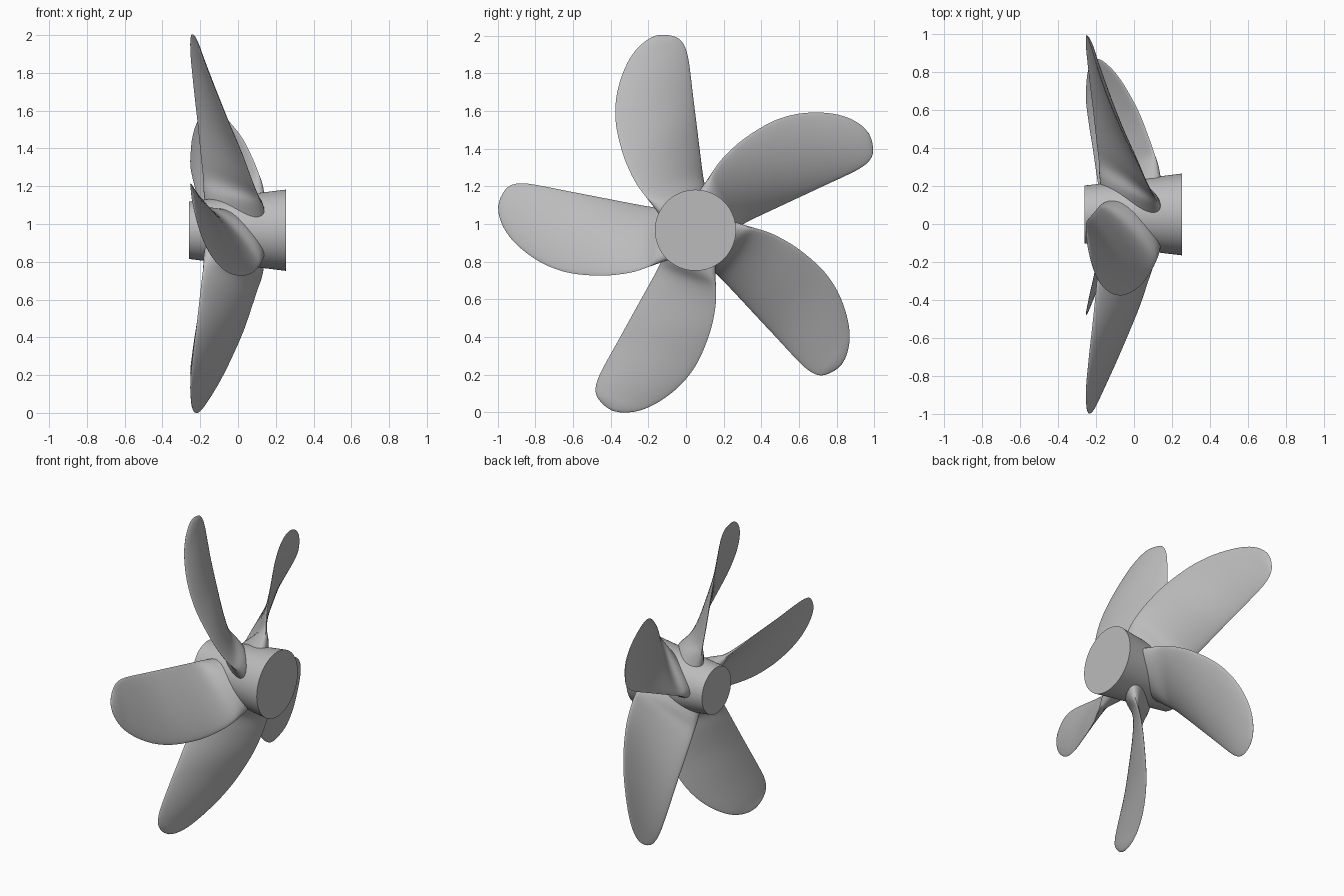
import bpy, bmesh, math
from mathutils import Vector, Matrix

if "Cube" in bpy.data.objects:
    bpy.data.objects.remove(bpy.data.objects["Cube"])

CENTRE = Vector((0, 0.05, 0.967))   # hub axis runs along x

# Blade stations: leading edge (r, t, x), trailing edge (r, t, x), half thickness, camber
STATIONS = [
    (.10, .130, .140, .10, -.090, -.165, .085, .02),
    (.20, .172, .123, .19, -.113, -.178, .060, .02),
    (.26, .199, .105, .26, -.127, -.185, .024, .02),
    (.35, .226, .074, .37, -.148, -.197, .019, .02),
    (.49, .241, .026, .55, -.183, -.215, .017, .02),
    (.65, .230, -.040, .70, -.212, -.232, .014, .018),
    (.77, .195, -.092, .80, -.232, -.242, .013, .016),
    (.87, .140, -.138, .89, -.247, -.250, .012, .013),
    (.955, .070, -.177, .955, -.246, -.252, .010, .009),
    (1.01, .000, -.203, 1.00, -.225, -.250, .008, .006),
    (1.04, -.07, -.223, 1.033, -.175, -.245, .005, .003),
    (1.047, -.125, -.236, 1.047, -.125, -.236, 0, 0),
]


def spline(rows, steps):
    """Smooth Catmull-Rom interpolation through the stations."""
    out = []
    for i in range(len(rows) - 1):
        quad = [rows[max(i - 1, 0)], rows[i], rows[i + 1], rows[min(i + 2, len(rows) - 1)]]
        for k in range(steps):
            s = k / steps
            out.append([b + .5 * s * (c - a + s * (2*a - 5*b + 4*c - d + s * (3*(b - c) + d - a)))
                        for a, b, c, d in zip(*quad)])
    return out + [list(rows[-1])]


# Dark grey metal
metal = bpy.data.materials.new("dark_metal")
metal.diffuse_color = (.5, .5, .5, 1)
metal.use_nodes = True
metal.node_tree.nodes["Principled BSDF"].inputs["Base Color"].default_value = metal.diffuse_color


def finish(name, bm):
    bmesh.ops.recalc_face_normals(bm, faces=bm.faces)
    me = bpy.data.meshes.new(name)
    bm.to_mesh(me)
    bm.free()
    me.materials.append(metal)
    ob = bpy.data.objects.new(name, me)
    bpy.context.collection.objects.link(ob)
    bpy.ops.object.select_all(action='DESELECT')
    ob.select_set(True)
    bpy.context.view_layer.objects.active = ob
    bpy.ops.object.shade_smooth_by_angle(angle=math.radians(40))
    return ob


def blade(name, angle):
    bm = bmesh.new()
    m = 16
    rings = []
    for rl, tl, xl, ru, tu, xu, h, c in spline(STATIONS, 4):
        lead, trail = Vector((xl, tl, rl)), Vector((xu, tu, ru))
        d = trail - lead
        n = Vector((-d.y, d.x, 0))
        n = n.normalized() if n.length > 1e-6 else Vector((1, 0, 0))
        ring = []
        for k in range(2 * m):
            a = math.pi * k / m
            u = (1 - math.cos(a)) / 2
            p = lead + d * u + n * (h * math.sin(a) + c * 4 * u * (1 - u))
            ring.append(bm.verts.new(p))
        rings.append(ring)
    for a, b in zip(rings, rings[1:]):
        for k in range(2 * m):
            j = (k + 1) % (2 * m)
            bm.faces.new((a[k], a[j], b[j], b[k]))
    bm.faces.new(rings[0])
    bmesh.ops.remove_doubles(bm, verts=bm.verts, dist=1e-5)
    # local (x, t, r) to world: r along the blade angle, t a quarter turn on
    ca, sa = math.cos(angle), math.sin(angle)
    bm.transform(Matrix(((1, 0, 0, CENTRE.x), (0, -sa, ca, CENTRE.y),
                         (0, ca, sa, CENTRE.z), (0, 0, 0, 1))))
    return finish(name, bm)


# Tapered hub
bm = bmesh.new()
bmesh.ops.create_cone(bm, cap_ends=True, segments=96, radius1=.152, radius2=.215, depth=.512)
bm.transform(Matrix.Translation(CENTRE + Vector((-.003, 0, 0))) @ Matrix.Rotation(math.pi / 2, 4, 'Y'))
finish("hub", bm)

# Five blades around the hub
for i in range(5):
    blade(f"blade_{i + 1}", math.radians(180 - 72 * i))
